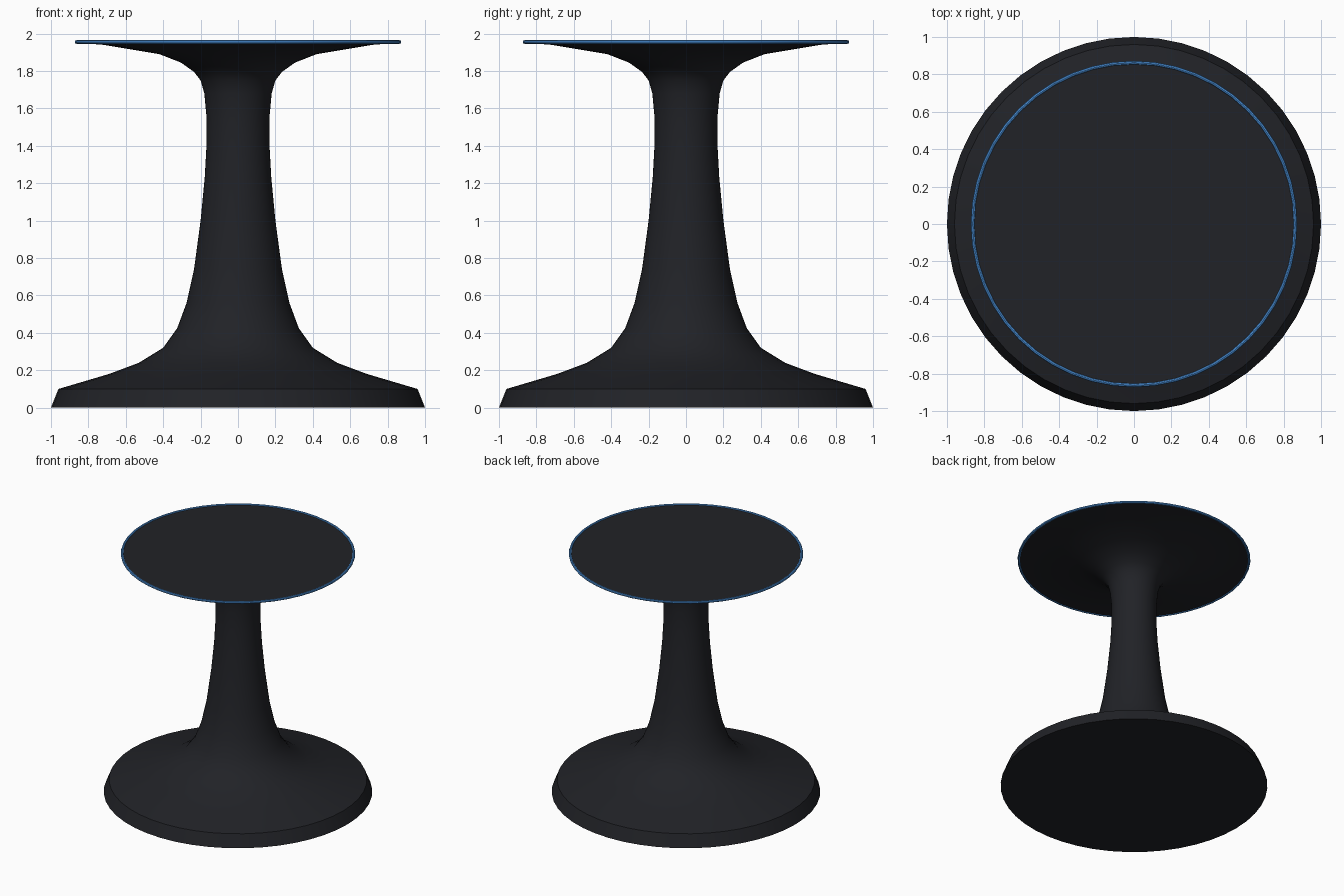
import bpy, bmesh, math

if "Cube" in bpy.data.objects:
    bpy.data.objects.remove(bpy.data.objects["Cube"])

SEGMENTS = 48


def material(name, color):
    mat = bpy.data.materials.new(name)
    mat.diffuse_color = (*color, 1)
    mat.use_nodes = True
    mat.node_tree.nodes["Principled BSDF"].inputs["Base Color"].default_value = mat.diffuse_color
    return mat


def finish(obj, mat):
    obj.data.materials.append(mat)
    bpy.ops.object.select_all(action='DESELECT')
    obj.select_set(True)
    bpy.context.view_layer.objects.active = obj
    bpy.ops.object.shade_smooth_by_angle(angle=math.radians(35))


def lathe(name, profile, mat):
    """Spin an (r, z) profile around z; the ends are closed on the axis."""
    bm = bmesh.new()
    verts = [bm.verts.new((r, 0, z)) for r, z in profile]
    edges = [bm.edges.new(pair) for pair in zip(verts, verts[1:])]
    bmesh.ops.spin(bm, geom=verts + edges, cent=(0, 0, 0), axis=(0, 0, 1),
                   angle=math.tau, steps=SEGMENTS, use_merge=True)
    bmesh.ops.remove_doubles(bm, verts=bm.verts, dist=1e-5)
    bmesh.ops.recalc_face_normals(bm, faces=bm.faces)
    mesh = bpy.data.meshes.new(name)
    bm.to_mesh(mesh)
    bm.free()
    obj = bpy.data.objects.new(name, mesh)
    bpy.context.collection.objects.link(obj)
    finish(obj, mat)


dark = material("dark_body", (0.015, 0.016, 0.02))
blue = material("blue_trim", (0.07, 0.29, 0.72))

# Pedestal: flared foot, waisted column and flared flat top
lathe("pedestal", [
    (0, 0), (1.0, 0), (0.96, 0.10), (0.69, 0.18), (0.53, 0.24),
    (0.40, 0.32), (0.325, 0.425), (0.275, 0.56), (0.235, 0.74),
    (0.20, 1.0), (0.178, 1.23), (0.168, 1.41), (0.168, 1.55),
    (0.18, 1.68), (0.20, 1.75), (0.235, 1.795), (0.305, 1.845),
    (0.42, 1.89), (0.72, 1.94), (0.865, 1.951), (0.865, 1.957),
    (0, 1.957),
], dark)

# Thin glowing rim around the top
bpy.ops.mesh.primitive_torus_add(
    major_radius=0.863, minor_radius=0.01, major_segments=SEGMENTS,
    minor_segments=8, location=(0, 0, 1.955))
rim = bpy.context.object
rim.name = "top_rim"
finish(rim, blue)
